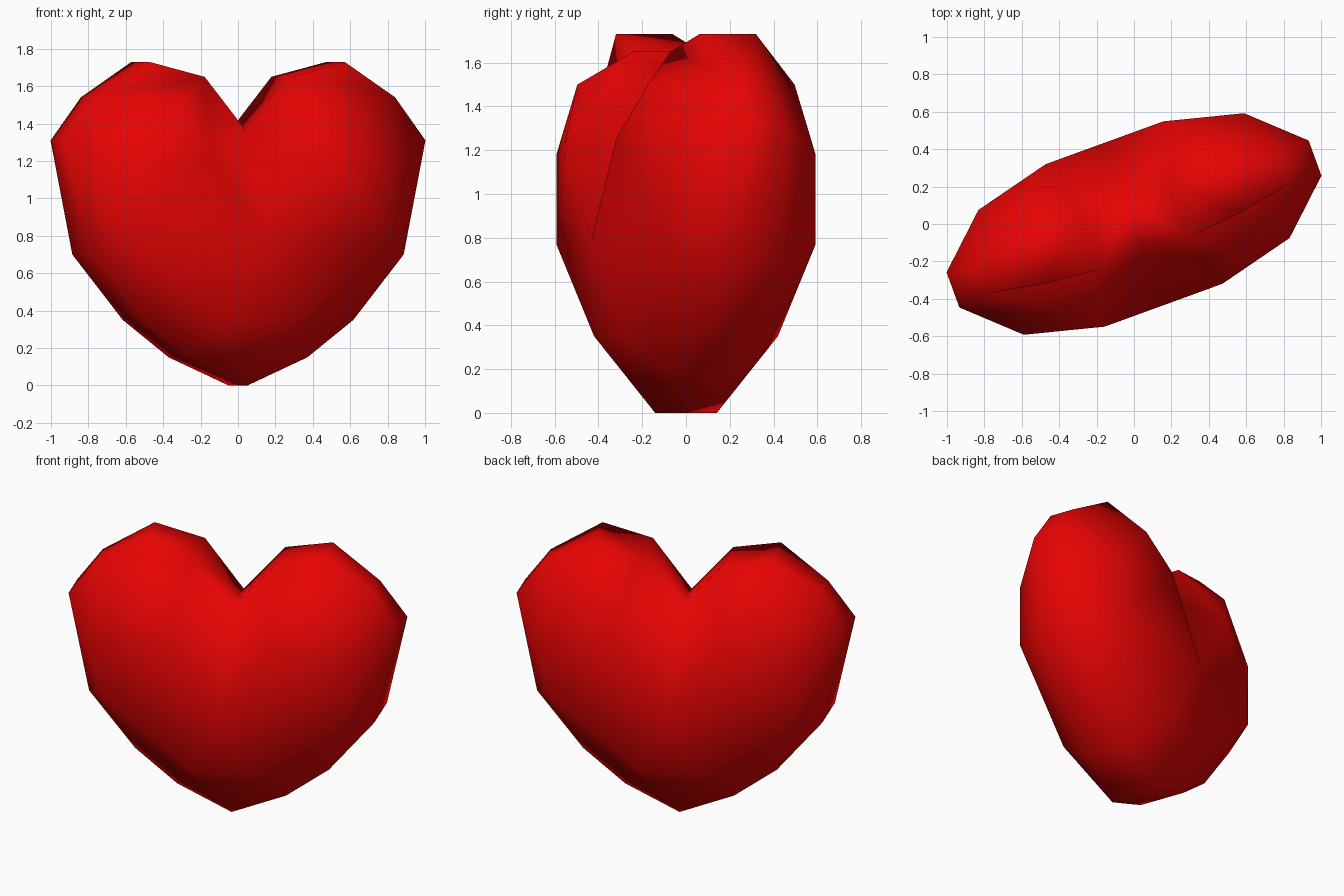
import bpy, bmesh, math
from mathutils import Matrix

cube = bpy.data.objects.get("Cube")
if cube:
    bpy.data.objects.remove(cube, do_unlink=True)

red = bpy.data.materials.new("heart_red")
red.use_nodes = True
colour = (0.8, 0.001, 0.001, 1)
red.diffuse_color = colour
red.node_tree.nodes["Principled BSDF"].inputs["Base Color"].default_value = colour

# One quarter of the heart: across, depth, height
points = {
    "notch": (0, 0.13, 1.36), "inner": (0.25, 0.165, 1.65),
    "top": (0.556, 0.138, 1.73), "outer": (0.865, 0.08, 1.54),
    "side": (1.03, 0.10, 1.31), "hip": (0.89, 0.145, 0.70),
    "low": (0.605, 0.14, 0.35), "base": (0.34, 0.15, 0.15),
    "tip": (0, 0.15, 0),
    "crown": (0.47, 0.357, 1.50), "cheek": (0.756, 0.355, 1.18),
    "jaw": (0.756, 0.355, 0.77), "chin": (0.20, 0.374, 0.35),
    "breast": (0.335, 0.462, 1.25), "centre": (0, 0.462, 0.78),
}
rim = ["notch", "inner", "top", "outer", "side", "hip", "low", "base", "tip"]
panels = [
    "notch inner breast", "inner crown breast",
    "outer cheek crown", "outer side cheek",
    "crown cheek breast", "breast cheek jaw", "breast jaw centre",
    "notch breast centre", "side hip jaw cheek", "hip low jaw",
    "low chin jaw", "low base chin", "base tip chin", "jaw chin centre",
]
# The lobe tops fold differently at the front and the back
crests = {-1: ["inner top outer", "inner outer crown"],
          1: ["inner top crown", "top outer crown"]}

bm = bmesh.new()
made = {}


def vert(name, sx, sy):
    x, y, z = points[name]
    key = (name, sx if x else 0, sy)
    if key not in made:
        made[key] = bm.verts.new((x * sx, y * sy, z))
    return made[key]


# Rounded front and back panels
for sx in (-1, 1):
    for sy in (-1, 1):
        for panel in panels + crests[sy]:
            bm.faces.new([vert(n, sx, sy) for n in panel.split()])

# Rim strip joining front to back
for sx in (-1, 1):
    for a, b in zip(rim, rim[1:]):
        bm.faces.new([vert(a, sx, 1), vert(b, sx, 1), vert(b, sx, -1), vert(a, sx, -1)])

# Lower centre panels
for sy in (-1, 1):
    for end in ("centre", "tip"):
        bm.faces.new([vert("chin", -1, sy), vert("chin", 1, sy), vert(end, 1, sy)])

bmesh.ops.recalc_face_normals(bm, faces=bm.faces)
for f in bm.faces:
    f.smooth = True
bm.transform(Matrix.Rotation(math.radians(20), 4, "Z"))

mesh = bpy.data.meshes.new("heart")
bm.to_mesh(mesh)
bm.free()
mesh.materials.append(red)
heart = bpy.data.objects.new("heart", mesh)
bpy.context.collection.objects.link(heart)
